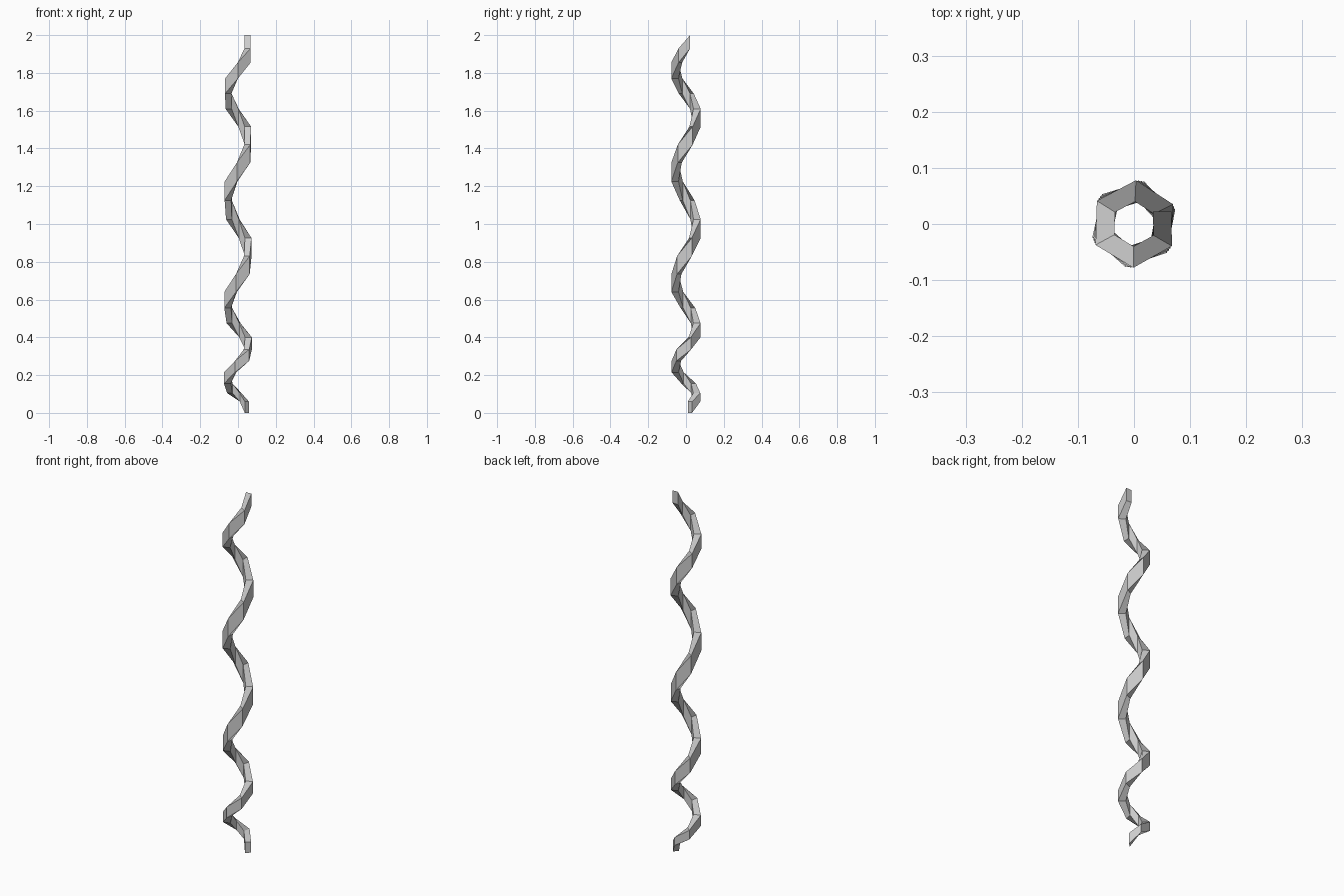
import bpy, bmesh, math

if "Cube" in bpy.data.objects:
    bpy.data.objects.remove(bpy.data.objects["Cube"])

# Heights: each station spans heights[i] to heights[i + 1], so the ribbon stacks on itself
heights = [0, .06, .105, .155, .215, .275, .335, .40, .475, .555, .64, .735, .83,
           .925, 1.025, 1.125, 1.225, 1.325, 1.42, 1.515, 1.61, 1.69, 1.77, 1.855, 1.93, 2.0]
INNER, OUTER = 0.040, 0.078
START, STEP = math.radians(16), math.radians(60.6)
count = len(heights) - 1


def station(i):
    """Inner and outer plan points of the spiral; both ends are cut square to the run."""
    if i == 0:
        return (0.036, 0.010), (0.058, 0.032)
    if i == count - 1:
        return (0.034, 0.022), (0.067, 0.022)
    a = START + STEP * i
    return tuple((r * math.cos(a), r * math.sin(a)) for r in (INNER, OUTER))


# Spiral bar: upright four-sided sections joined about six to a turn
bm = bmesh.new()
rings = []
for i in range(count):
    inner, outer = station(i)
    lo, hi = heights[i], heights[i + 1]
    rings.append([bm.verts.new((*p, z)) for p, z in
                  ((inner, lo), (outer, lo), (outer, hi), (inner, hi))])
for a, b in zip(rings, rings[1:]):
    for k in range(4):
        n = (k + 1) % 4
        bm.faces.new((a[k], a[n], b[n], b[k]))

# End caps
bm.faces.new(rings[0])
bm.faces.new(rings[-1])
bmesh.ops.recalc_face_normals(bm, faces=bm.faces)

mesh = bpy.data.meshes.new("spiral_bar")
bm.to_mesh(mesh)
bm.free()
bpy.context.collection.objects.link(bpy.data.objects.new("spiral_bar", mesh))
